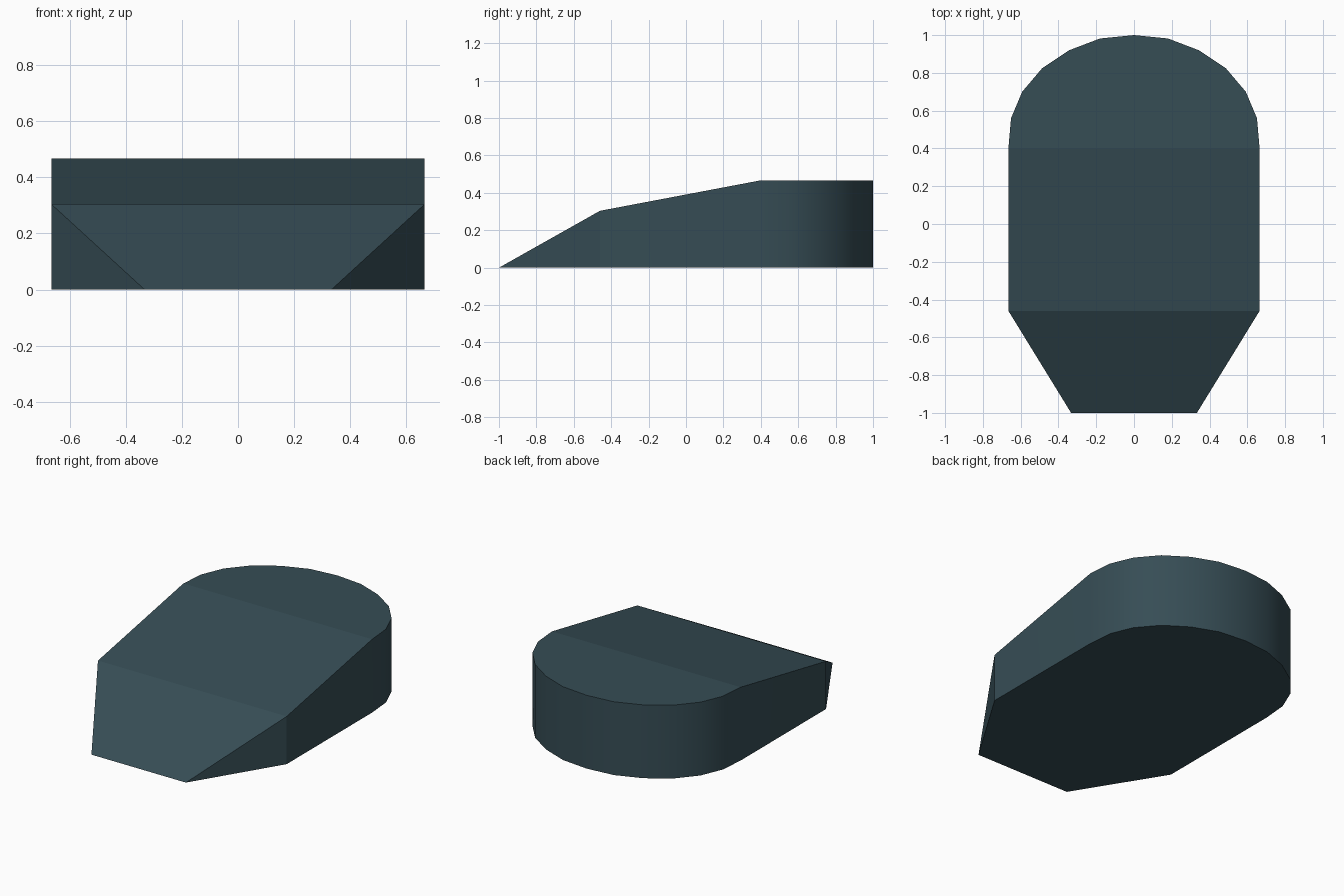
import bpy
import bmesh
import math

cube = bpy.data.objects.get("Cube")
if cube:
    bpy.data.objects.remove(cube, do_unlink=True)

# Dark slate material
slate = bpy.data.materials.new("dark_slate")
slate.use_nodes = True
colour = (0.037, 0.074, 0.091, 1.0)
slate.diffuse_color = colour
slate.node_tree.nodes["Principled BSDF"].inputs["Base Color"].default_value = colour

# Half footprint from nose to tail: (x, y, roof height)
ROOF = 0.467
nose = (0.333, -1.0, 0.0)
shoulder = (0.665, -0.46, 0.304)
hip = (0.665, 0.40, ROOF)
arc = [(0.651, 0.56), (0.592, 0.70), (0.486, 0.825), (0.343, 0.92), (0.18, 0.982)]
left = [nose, shoulder, hip] + [(x, y, ROOF) for x, y in arc]
right = [(-x, y, z) for x, y, z in reversed(left)]
outline = left + [(0.0, 1.0, ROOF)] + right

bm = bmesh.new()
floor = [bm.verts.new((x, y, 0)) for x, y, z in outline]
# The nose tapers to a knife edge, so its roof and floor share vertices
roof = [bm.verts.new(p) if p[2] > 0 else floor[i] for i, p in enumerate(outline)]

# Underside, nose slope, roof slope and flat rounded back
bm.faces.new(floor)
bm.faces.new((roof[-1], roof[0], roof[1], roof[-2]))
bm.faces.new((roof[-2], roof[1], roof[2], roof[-3]))
bm.faces.new(roof[2:-2])

# Side walls, triangular where they meet the nose edge
for i in range(len(outline) - 1):
    corners = (floor[i], floor[i + 1], roof[i + 1], roof[i])
    bm.faces.new(list(dict.fromkeys(corners)))

bmesh.ops.recalc_face_normals(bm, faces=bm.faces)
mesh = bpy.data.meshes.new("wedge_body")
bm.to_mesh(mesh)
bm.free()
mesh.materials.append(slate)

body = bpy.data.objects.new("wedge_body", mesh)
bpy.context.collection.objects.link(body)

# Smooth only the curved back wall; creases between the flat panels stay sharp
for face in mesh.polygons:
    face.use_smooth = abs(face.normal.z) < 0.01 and face.center.y > -0.46
for edge in mesh.edges:
    a, b = (mesh.vertices[v].co for v in edge.vertices)
    upright = math.hypot(a.x - b.x, a.y - b.y) < 0.001
    edge.use_edge_sharp = not upright or a.y < -0.4
